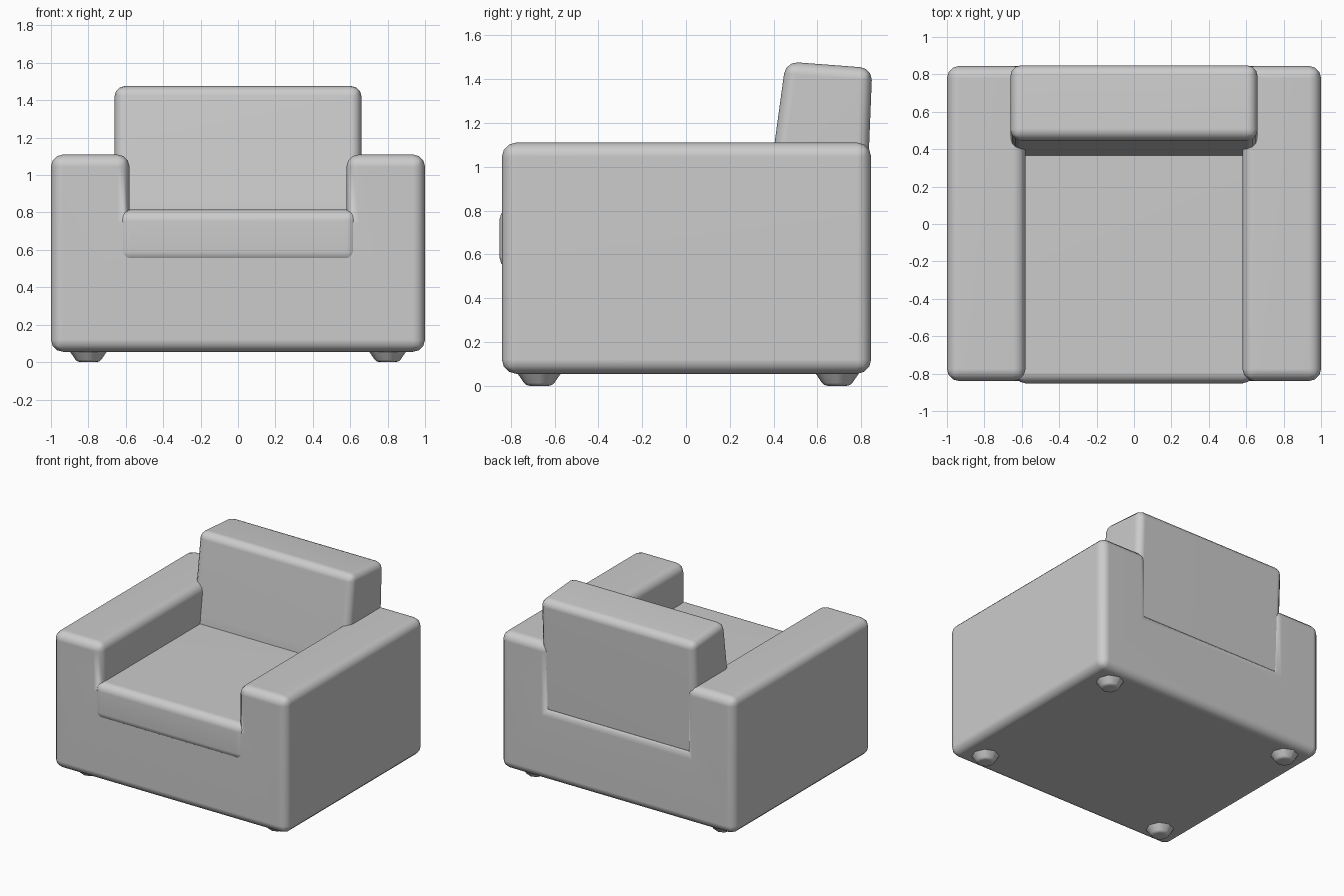
import bpy
import bmesh

cube = bpy.data.objects.get("Cube")
if cube:
    bpy.data.objects.remove(cube, do_unlink=True)

# One upholstery colour for everything
grey = bpy.data.materials.new("plain grey fabric")
grey.use_nodes = True
colour = (0.6, 0.6, 0.6, 1)
grey.diffuse_color = colour
grey.node_tree.nodes["Principled BSDF"].inputs["Base Color"].default_value = colour


def finish(name, bm, angle=0.7):
    bmesh.ops.recalc_face_normals(bm, faces=bm.faces)
    mesh = bpy.data.meshes.new(name)
    bm.to_mesh(mesh)
    bm.free()
    mesh.materials.append(grey)
    obj = bpy.data.objects.new(name, mesh)
    bpy.context.collection.objects.link(obj)
    bpy.ops.object.select_all(action="DESELECT")
    obj.select_set(True)
    bpy.context.view_layer.objects.active = obj
    bpy.ops.object.shade_smooth_by_angle(angle=angle)
    obj.modifiers.new("even shading", "WEIGHTED_NORMAL").keep_sharp = True
    return obj


def prism(near, far):
    """Solid joining two matching outlines."""
    bm = bmesh.new()
    a = [bm.verts.new(p) for p in near]
    b = [bm.verts.new(p) for p in far]
    bm.faces.new(a)
    bm.faces.new(b[::-1])
    for i in range(len(a)):
        j = (i + 1) % len(a)
        bm.faces.new((a[i], b[i], b[j], a[j]))
    bmesh.ops.recalc_face_normals(bm, faces=bm.faces)
    return bm


def round_edges(bm, radius, segments=3):
    """Round the outward edges and leave inner corners crisp."""
    edges = [e for e in bm.edges if e.is_convex]
    bmesh.ops.bevel(bm, geom=edges, offset=radius, segments=segments,
                    profile=0.5, affect="EDGES", clamp_overlap=True)


# Body: arms and base in one U shape, its floor falling towards the back
def u_outline(y, floor):
    half = [(0.58, floor), (0.58, 1.11), (1, 1.11), (1, 0.055)]
    points = half + [(-x, z) for x, z in reversed(half)]
    return [(x, y, z) for x, z in points]


body = prism(u_outline(-0.84, 0.81), u_outline(0.845, 0.62))
round_edges(body, 0.065)
finish("body_and_arms", body)

# Seat cushion: swells slightly past the front of the base
seat_side = [(-0.852, 0.53), (-0.852, 0.815), (0.5, 0.815), (0.5, 0.53)]
seat = prism([(-0.64, y, z) for y, z in seat_side],
             [(0.64, y, z) for y, z in seat_side])
round_edges(seat, 0.06)
finish("seat_cushion", seat)

# Back cushion: leaning front, nearly upright rear
back_side = [(0.355, 0.56), (0.365, 0.82), (0.455, 1.48),
             (0.85, 1.45), (0.835, 1.08), (0.825, 0.56)]
back = prism([(-0.66, y, z) for y, z in back_side],
             [(0.66, y, z) for y, z in back_side])
round_edges(back, 0.055)
finish("back_cushion", back)

# Feet: low faceted domes
for side, sx in (("left", 1), ("right", -1)):
    for end, y in (("front", -0.67), ("back", 0.69)):
        foot = bmesh.new()
        bmesh.ops.create_cone(foot, cap_ends=True, segments=8,
                              radius1=0.06, radius2=0.115, depth=0.08)
        bmesh.ops.translate(foot, verts=foot.verts, vec=(sx * 0.8, y, 0.04))
        rim = [e for e in foot.edges if all(v.co.z < 0.01 for v in e.verts)]
        bmesh.ops.bevel(foot, geom=rim, offset=0.015, segments=2,
                        profile=0.5, affect="EDGES")
        finish(f"{end}_{side}_foot", foot)
